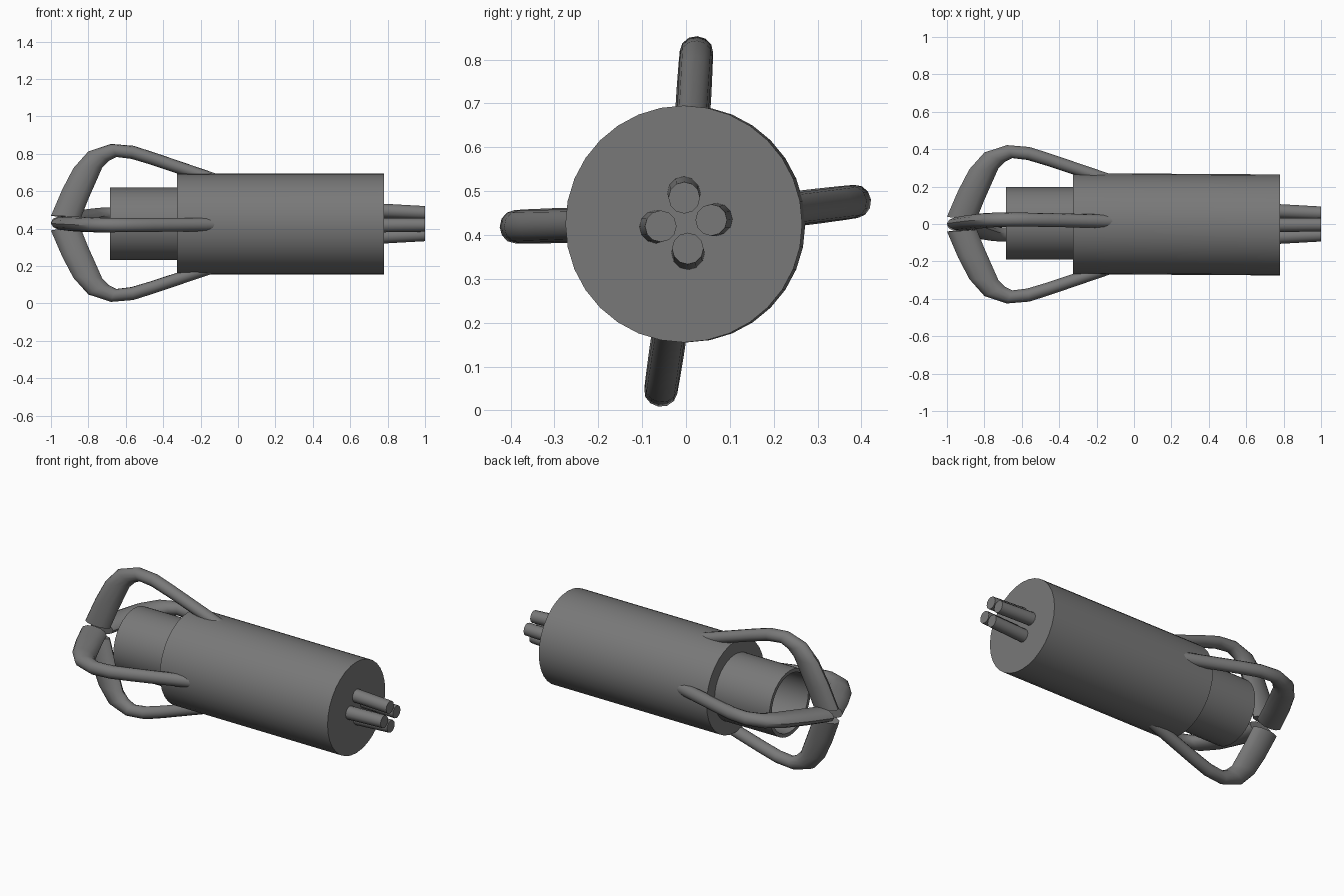
import bpy, bmesh, math
from mathutils import Vector

if "Cube" in bpy.data.objects:
    bpy.data.objects.remove(bpy.data.objects["Cube"])

CZ = 0.425                      # height of the long axis

metal = bpy.data.materials.new("dark grey metal")
metal.diffuse_color = (0.19, 0.19, 0.19, 1)
metal.use_nodes = True
metal.node_tree.nodes["Principled BSDF"].inputs["Base Color"].default_value = metal.diffuse_color


def loft(name, rings, caps=True):
    """Skin a list of equal-length point rings."""
    bm = bmesh.new()
    vs = [[bm.verts.new(p) for p in r] for r in rings]
    n = len(vs[0])
    for a, b in zip(vs, vs[1:]):
        for i in range(n):
            j = (i + 1) % n
            bm.faces.new((a[i], a[j], b[j], b[i]))
    if caps:
        bm.faces.new(vs[0][::-1])
        bm.faces.new(vs[-1])
    bmesh.ops.recalc_face_normals(bm, faces=bm.faces)
    me = bpy.data.meshes.new(name)
    bm.to_mesh(me)
    bm.free()
    me.materials.append(metal)
    ob = bpy.data.objects.new(name, me)
    bpy.context.collection.objects.link(ob)
    bpy.ops.object.select_all(action='DESELECT')
    ob.select_set(True)
    bpy.context.view_layer.objects.active = ob
    bpy.ops.object.shade_smooth_by_angle(angle=math.radians(40))
    return ob


def circle(x, y, z, r, n):
    """Ring of points around the x direction."""
    return [Vector((x, y + r * math.cos(2 * math.pi * i / n),
                    z + r * math.sin(2 * math.pi * i / n))) for i in range(n)]


# main barrel, very slightly skewed
loft("barrel", [circle(-0.325, 0.002, CZ, 0.27, 32),
                circle(0.78, -0.005, CZ, 0.27, 32)])

# hollow collar at the claw end
loft("collar", [circle(x, 0.004, CZ + 0.001, r, 32) for x, r in
                ((-0.30, 0.193), (-0.685, 0.193), (-0.685, 0.172), (-0.34, 0.172))])

# four curved claws: (outer x, outer radius, inner x, inner radius, half width)
CLAW = [(-1.00, 0.04, -0.84, 0.03, 0.038),
        (-0.94, 0.18, -0.80, 0.13, 0.040),
        (-0.88, 0.295, -0.725, 0.30, 0.040),
        (-0.80, 0.385, -0.69, 0.335, 0.039),
        (-0.68, 0.425, -0.65, 0.355, 0.038),
        (-0.56, 0.415, -0.57, 0.345, 0.037),
        (-0.45, 0.38, -0.46, 0.312, 0.037),
        (-0.12, 0.267, -0.14, 0.205, 0.036),
        (-0.02, 0.230, -0.04, 0.170, 0.034)]


def claw(name, deg):
    a = math.radians(deg)
    out = Vector((0, math.cos(a), math.sin(a)))
    side = Vector((0, -math.sin(a), math.cos(a)))
    rings = []
    for xo, ro, xi, ri, w in CLAW:
        po = Vector((xo, 0, CZ + 0.004)) + out * ro
        pi = Vector((xi, 0, CZ + 0.004)) + out * ri
        mid, half = (po + pi) / 2, (po - pi) / 2
        rings.append([mid + half * math.cos(t) + side * w * math.sin(t)
                      for t in (2 * math.pi * k / 12 for k in range(12))])
    loft(name, rings)


for name, deg in (("claw_right", 7), ("claw_top", 86.5),
                  ("claw_left", 181.5), ("claw_bottom", 261.5)):
    claw(name, deg)

# four small prongs converging slightly at the tail
for i in range(4):
    a = math.radians(7 + 90 * i - (3 if i % 2 else 0))
    c, s = math.cos(a), math.sin(a)
    loft(f"tail_prong_{i + 1}",
         [circle(0.77, 0.069 * c, CZ + 0.002 + 0.069 * s, 0.038, 12),
          circle(1.0, 0.058 * c, CZ + 0.002 + 0.058 * s, 0.036, 12)])
